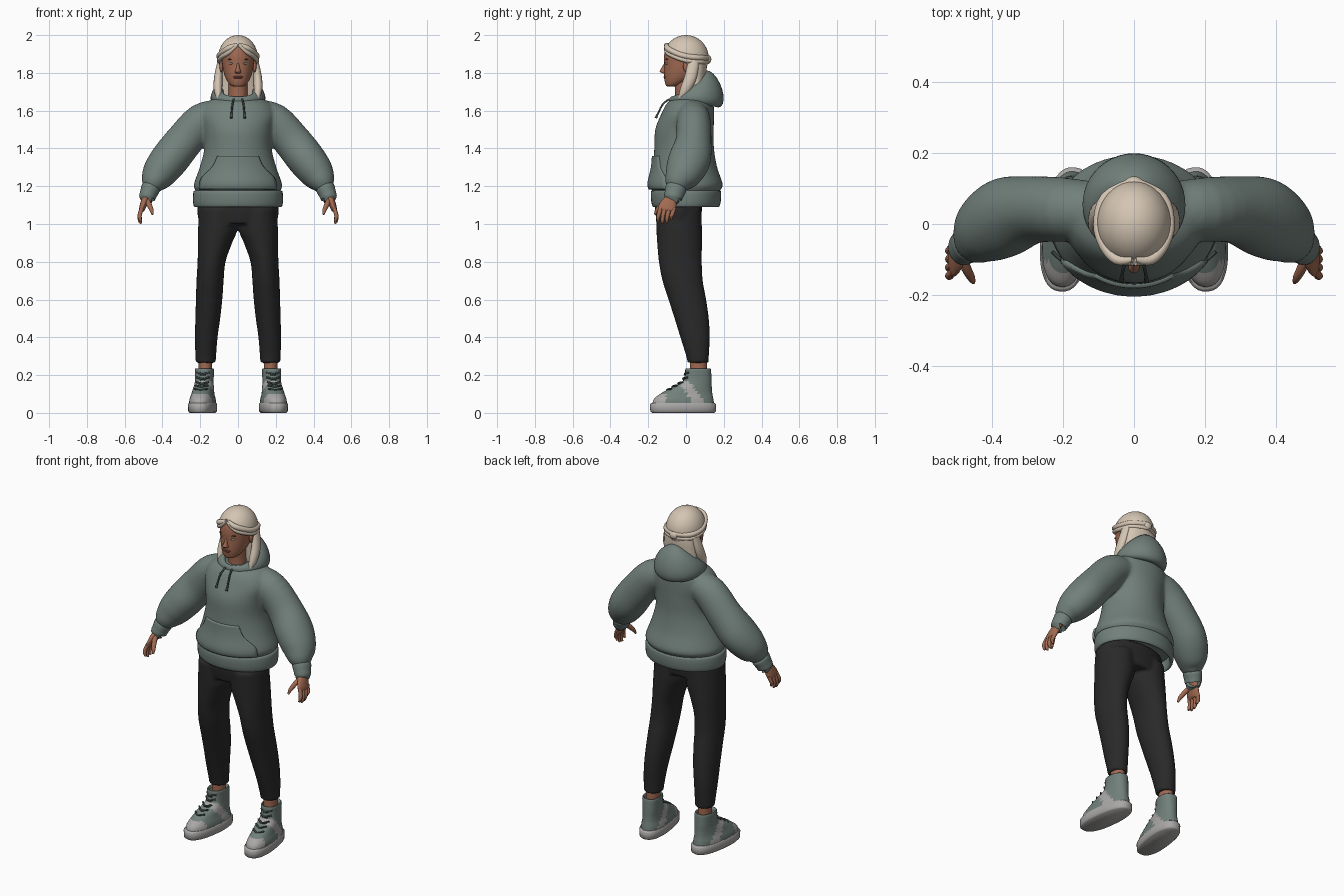
import bpy, bmesh, math
from mathutils import Vector, Matrix

if "Cube" in bpy.data.objects:
    bpy.data.objects.remove(bpy.data.objects["Cube"])

COLOURS = {
    "hoodie green": (0.165, 0.215, 0.195), "skin": (0.36, 0.145, 0.085),
    "hair blonde": (0.66, 0.56, 0.45), "legging black": (0.022, 0.022, 0.022),
    "shoe grey": (0.40, 0.39, 0.38), "lip": (0.27, 0.085, 0.06),
    "eye white": (0.6, 0.58, 0.55), "iris": (0.10, 0.17, 0.2),
    "brow brown": (0.13, 0.06, 0.035), "cord dark green": (0.05, 0.07, 0.065)}
MATS = {}
for n, c in COLOURS.items():
    MATS[n] = bpy.data.materials.new(n)
    MATS[n].diffuse_color = (*c, 1)


def smooth_path(pts, steps):
    """Catmull-Rom through the control rings."""
    P = [Vector(p) for p in pts]
    P = [P[0]] + P + [P[-1]]
    out = []
    for i in range(1, len(P) - 2):
        a, b, c, d = P[i - 1:i + 3]
        for k in range(steps):
            t = k / steps
            out.append((b * 2 + (c - a) * t + (a * 2 - b * 5 + c * 4 - d) * t**2
                        + (b * 3 - a - c * 3 + d) * t**3) * 0.5)
    return out + [P[-1]]


def skin_rings(bm, rings, closed=False):
    R = [[bm.verts.new(p) for p in r] for r in rings]
    pairs = list(zip(R, R[1:])) + ([(R[-1], R[0])] if closed else [])
    for a, b in pairs:
        for i in range(len(a)):
            j = (i + 1) % len(a)
            bm.faces.new((a[i], a[j], b[j], b[i]))
    if not closed:
        bm.faces.new(R[0])
        bm.faces.new(R[-1])


def tube(bm, pts, flat=False, steps=4, seg=28, power=2.0, ref=(0, 1, 0)):
    """Loft ellipses (x, y, z, r_side, r_depth) along a path; flat keeps them level."""
    P = smooth_path(pts, steps)
    rings = []
    for i, p in enumerate(P):
        t = Vector((0, 0, 1))
        if not flat:
            t = (P[min(i + 1, len(P) - 1)].xyz - P[max(i - 1, 0)].xyz).normalized()
        v = Vector(ref)
        v = (v - t * v.dot(t)).normalized()
        u = v.cross(t)
        ring = []
        for k in range(seg):
            a = 2 * math.pi * k / seg
            c, s = math.cos(a), math.sin(a)
            c, s = (math.copysign(abs(q) ** (2 / power), q) for q in (c, s))
            ring.append(p.xyz + u * c * p[3] + v * s * p[4])
        rings.append(ring)
    skin_rings(bm, rings)


def blob(bm, centre, radii, seg=20):
    m = Matrix.Translation(centre) @ Matrix.Diagonal((*radii, 1))
    bmesh.ops.create_uvsphere(bm, u_segments=seg, v_segments=seg // 2 + 2, radius=1, matrix=m)


def mirror(bm):
    bmesh.ops.mirror(bm, geom=bm.verts[:] + bm.edges[:] + bm.faces[:],
                     matrix=Matrix(), merge_dist=1e-5, axis='X')


def finish(name, bm, mats, rule=None, fuse=0):
    bmesh.ops.recalc_face_normals(bm, faces=bm.faces[:])
    for f in bm.faces:
        f.smooth = True
        if rule:
            f.material_index = rule(f.calc_center_median())
    me = bpy.data.meshes.new(name)
    bm.to_mesh(me)
    bm.free()
    ob = bpy.data.objects.new(name, me)
    bpy.context.collection.objects.link(ob)
    for m in mats:
        me.materials.append(MATS[m])
    if fuse:  # blend overlapping lofts into one soft surface
        r = ob.modifiers.new("fuse", 'REMESH')
        r.mode, r.voxel_size, r.use_smooth_shade = 'VOXEL', 0.009, True
        s = ob.modifiers.new("soften", 'SMOOTH')
        s.factor, s.iterations = 0.5, fuse
    else:
        me.set_sharp_from_angle(angle=math.radians(50))
    return ob


# Hoodie body with sleeves
bm = bmesh.new()
tube(bm, [(.09, .035, 1.58, .08, .08), (.19, .04, 1.545, .095, .09), (.285, .04, 1.44, .1, .095),
          (.36, .02, 1.345, .102, .112), (.415, -.012, 1.272, .092, .1),
          (.445, -.04, 1.222, .07, .075), (.46, -.05, 1.185, .045, .05)])
mirror(bm)
tube(bm, [(0, 0, 1.15, .212, .165), (0, 0, 1.18, .226, .182), (0, 0, 1.21, .234, .195),
          (0, -.005, 1.3, .203, .17), (0, -.01, 1.4, .178, .158), (0, -.008, 1.5, .182, .155),
          (0, .008, 1.58, .2, .14), (0, .022, 1.64, .17, .122), (0, .03, 1.675, .1, .085)],
     flat=True, seg=48)
hoodie = finish("hoodie_body", bm, ["hoodie green"], fuse=5)

# Ribbed hem band, hollow underneath
bm = bmesh.new()
tube(bm, [(0, 0, 1.175, .2, .15), (0, 0, 1.178, .228, .178), (0, 0, 1.165, .237, .186),
          (0, 0, 1.12, .238, .184), (0, 0, 1.095, .234, .178), (0, 0, 1.09, .226, .17),
          (0, 0, 1.1, .217, .16), (0, 0, 1.15, .215, .158)], flat=True, steps=2, seg=48)
finish("hoodie_hem", bm, ["hoodie green"])

# Sleeve cuffs
bm = bmesh.new()
tube(bm, [(.455, -.045, 1.205, .04, .045), (.462, -.052, 1.19, .05, .056), (.474, -.062, 1.16, .046, .052),
          (.482, -.069, 1.138, .043, .048), (.482, -.069, 1.136, .034, .038)])
mirror(bm)
finish("sleeve_cuffs", bm, ["hoodie green"])

# Pouch pocket wrapped onto the front
bm = bmesh.new()
rows = smooth_path([(.2, 0, 1.188), (.188, 0, 1.24), (.132, 0, 1.3), (.105, 0, 1.36)], 5)
grid = [[bm.verts.new((r.x * (k / 12 - 1), -.5, r.z)) for k in range(25)] for r in rows]
for a, b in zip(grid, grid[1:]):
    for k in range(24):
        bm.faces.new((a[k], a[k + 1], b[k + 1], b[k]))
pocket = finish("pouch_pocket", bm, ["hoodie green"])
w = pocket.modifiers.new("wrap", 'SHRINKWRAP')
w.target, w.wrap_method, w.use_project_y = hoodie, 'PROJECT', True
w.use_positive_direction, w.use_negative_direction = True, False
s = pocket.modifiers.new("cloth", 'SOLIDIFY')
s.thickness, s.offset = .022, 0

# Lowered hood: a roll round the neck that swells at the back
bm = bmesh.new()
rings = []
for i in range(48):
    a = 2 * math.pi * i / 48
    back = (1 - math.cos(a)) / 2
    c = Vector((.108 * math.sin(a), .033 - .108 * math.cos(a), 1.655 + .06 * back))
    out = Vector((math.sin(a), -math.cos(a), 0))
    h, d = .02 + .078 * back ** 1.6, .014 + .036 * back
    rings.append([c + out * (d * math.cos(q) - .03 * back * math.sin(q)) + Vector((0, 0, h * math.sin(q)))
                  for q in (2 * math.pi * k / 20 for k in range(20))])
skin_rings(bm, rings, closed=True)
finish("hood", bm, ["hoodie green"])

# Drawstrings
bm = bmesh.new()
tube(bm, [(.022, -.09, 1.66, .005, .005), (.029, -.122, 1.635, .005, .005),
          (.034, -.146, 1.59, .005, .005), (.035, -.16, 1.56, .007, .007)], seg=10)
mirror(bm)
finish("drawstrings", bm, ["cord dark green"])

# Leggings
bm = bmesh.new()
tube(bm, [(.105, -.04, 1.08, .1, .12), (.108, -.036, .97, .104, .121), (.122, -.034, .9, .091, .119),
          (.14, -.03, .8, .074, .114), (.148, -.018, .7, .072, .107), (.153, .007, .6, .07, .1),
          (.16, .03, .5, .066, .091), (.168, .048, .4, .06, .078), (.171, .061, .3, .055, .06),
          (.171, .064, .265, .053, .056)], flat=True)
mirror(bm)
tube(bm, [(0, -.04, 1.14, .208, .122), (0, -.04, 1.07, .216, .124), (0, -.037, 1.0, .206, .115)],
     flat=True, seg=40)
finish("leggings", bm, ["legging black"], fuse=3)

# Ankles
bm = bmesh.new()
tube(bm, [(.173, .066, .18, .036, .044), (.173, .066, .3, .037, .045)])
mirror(bm)
finish("ankles", bm, ["skin"])


def place_shoe(bm):
    m = Matrix.Translation((.176, .08, 0)) @ Matrix.Rotation(math.radians(7), 4, 'Z') @ Matrix.Translation((0, -.08, 0))
    bmesh.ops.transform(bm, matrix=m, verts=bm.verts[:])
    mirror(bm)


def shoe_colour(c):
    toe = c.y < -.105 and c.z < .1
    stripe = abs((c.y - .035) + (c.z - .1) * .8) < .032 and c.z < .17
    return 1 if toe or stripe else 0


# Shoe uppers, soles and laces
bm = bmesh.new()
tube(bm, [(0, -.015, .035, .068, .165), (0, -.014, .07, .066, .16), (0, .0, .1, .058, .14),
          (0, .025, .13, .053, .112), (0, .056, .16, .049, .08), (0, .064, .2, .049, .07),
          (0, .064, .228, .05, .068), (0, .064, .235, .045, .062), (0, .064, .22, .038, .05)],
     flat=True, seg=40, power=2.3)
place_shoe(bm)
finish("shoe_uppers", bm, ["hoodie green", "shoe grey"], shoe_colour)
bm = bmesh.new()
tube(bm, [(0, -.016, 0, .064, .166), (0, -.016, .008, .071, .175), (0, -.016, .045, .073, .176),
          (0, -.016, .053, .068, .168)], flat=True, steps=1, seg=40, power=2.4)
place_shoe(bm)
finish("shoe_soles", bm, ["shoe grey"])
bm = bmesh.new()
for y, z in ((-.105, .12), (-.075, .138), (-.045, .155), (-.018, .18), (-.01, .205)):
    for s in (-1, 1):
        tube(bm, [(-.034 * s, y + .03, z - .012, .005, .005), (0, y + .002, z, .005, .005),
                  (.034 * s, y + .022, z + .008, .005, .005)], seg=8)
place_shoe(bm)
finish("shoe_laces", bm, ["cord dark green"])

# Hands: palm, four fingers, thumb
bm = bmesh.new()
tube(bm, [(.475, -.062, 1.18, .022, .028), (.486, -.072, 1.145, .02, .03), (.498, -.09, 1.11, .019, .042),
          (.509, -.104, 1.078, .015, .046), (.511, -.106, 1.066, .007, .036)])
for k, tip in enumerate((1.012, 1.0, 1.004, 1.022)):
    y = -.14 + .0235 * k
    tube(bm, [(.508, y + .006, 1.085, .011, .012), (.52, y - .004, 1.05, .011, .011),
              (.52, y - .008, tip + .02, .01, .01), (.513, y - .008, tip + .002, .006, .006)], seg=12)
tube(bm, [(.487, -.085, 1.135, .014, .014), (.472, -.125, 1.105, .014, .014),
          (.458, -.152, 1.075, .011, .011), (.452, -.165, 1.05, .005, .005)], seg=12)
mirror(bm)
finish("hands", bm, ["skin"])

# Head, neck, nose and ears
bm = bmesh.new()
blob(bm, (.088, .005, 1.835), (.01, .02, .032))
mirror(bm)
tube(bm, [(0, -.078, 1.728, .022, .022), (0, -.066, 1.737, .042, .042), (0, -.04, 1.765, .062, .074),
          (0, -.022, 1.8, .075, .094), (0, -.015, 1.845, .083, .1), (0, -.01, 1.89, .086, .106),
          (0, -.005, 1.935, .08, .1), (0, 0, 1.97, .055, .07), (0, 0, 1.985, .02, .025)],
     flat=True, seg=36)
tube(bm, [(0, .0, 1.62, .06, .06), (0, -.005, 1.69, .05, .052), (0, -.012, 1.8, .052, .055)], flat=True)
tube(bm, [(0, -.102, 1.856, .007, .01), (0, -.114, 1.825, .01, .017), (0, -.119, 1.808, .016, .02),
          (0, -.11, 1.797, .014, .013)], flat=True, seg=16)
finish("head", bm, ["skin"])

# Face details
for name, colour, spots in (
        ("eyes", "eye white", [((.034, -.1, 1.85), (.015, .008, .0065))]),
        ("irises", "iris", [((.034, -.105, 1.85), (.006, .0045, .006))]),
        ("lips", "lip", [((.008, -.109, 1.779), (.018, .01, .005)), ((.006, -.107, 1.771), (.016, .01, .006))]),
        ("eyebrows", "brow brown", [((.037, -.1, 1.872), (.019, .009, .0035))])):
    bm = bmesh.new()
    for c, r in spots:
        blob(bm, c, r, 14)
    mirror(bm)
    finish(name, bm, [colour])

# Hair cap, cut along the hairline
bm = bmesh.new()
blob(bm, (0, 0, 1.88), (.105, .12, .12), 40)
bmesh.ops.bisect_plane(bm, geom=bm.verts[:] + bm.edges[:] + bm.faces[:], plane_co=(0, 0, 1.85),
                       plane_no=(0, .67, .74), clear_inner=True)
cap = finish("hair_cap", bm, ["hair blonde"])
s = cap.modifiers.new("thickness", 'SOLIDIFY')
s.thickness = .012

# Swept-back bands, loose side locks and hanging back hair
bm = bmesh.new()
for dz, r in ((0, .015), (-.022, .012)):
    tube(bm, [(.004, -.1 + dz * .3, 1.95, .01, .01), (.048, -.1, 1.932 + dz, r, r), (.084, -.06, 1.908 + dz, r, r),
              (.1, 0, 1.888 + dz, r, r), (.08, .075, 1.88 + dz, r, r), (.004, .116, 1.88 + dz, r, r)],
         seg=14, ref=(0, 0, 1))
tube(bm, [(.09, .04, 1.86, .018, .03), (.104, .025, 1.78, .022, .032), (.106, -.005, 1.71, .022, .027),
          (.1, -.035, 1.655, .008, .01)], seg=16)
mirror(bm)
tube(bm, [(0, .045, 1.9, .09, .06), (0, .05, 1.83, .1, .06), (0, .052, 1.75, .105, .052),
          (0, .055, 1.68, .11, .045), (0, .06, 1.63, .09, .03)], flat=True, seg=36)
blob(bm, (0, .118, 1.872), (.025, .016, .022))
finish("hair_locks", bm, ["hair blonde"])

for m in bpy.data.materials:
    if m.users and not m.is_grease_pencil:
        m.use_nodes = True
        m.node_tree.nodes["Principled BSDF"].inputs["Base Color"].default_value = m.diffuse_color
